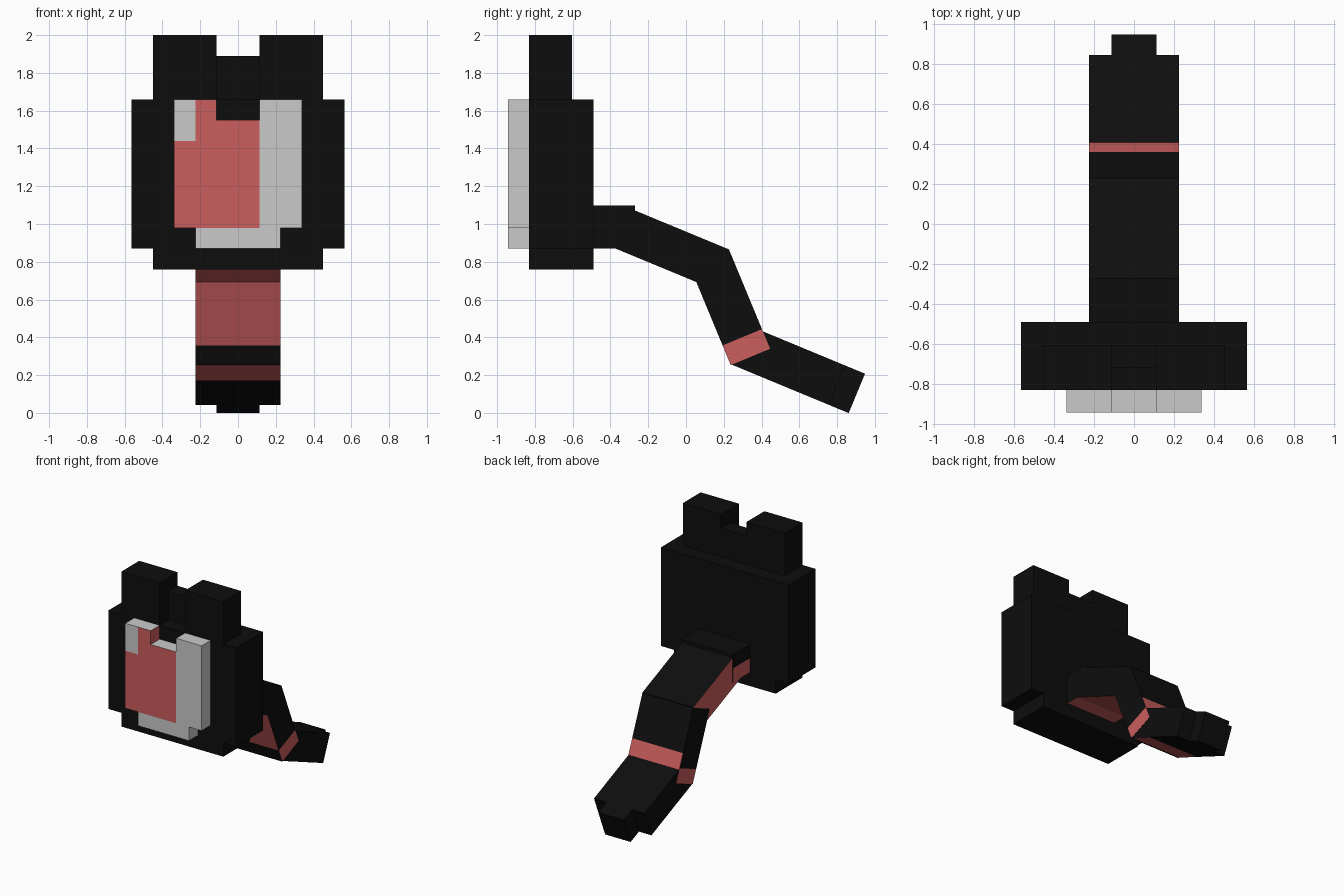
import bpy
import bmesh
from math import radians
from mathutils import Matrix, Vector

if "Cube" in bpy.data.objects:
    bpy.data.objects.remove(bpy.data.objects["Cube"], do_unlink=True)

P = 0.1128  # one block unit


def material(name, rgb):
    mat = bpy.data.materials.new(name)
    mat.use_nodes = True
    mat.diffuse_color = (*rgb, 1)
    mat.node_tree.nodes["Principled BSDF"].inputs["Base Color"].default_value = (*rgb, 1)
    return mat


MATS = [material("black", (0.0043, 0.0043, 0.0043)),
        material("coral_red", (0.60, 0.11, 0.11)),
        material("light_grey", (0.59, 0.59, 0.59))]
BLACK, RED, GREY = range(3)
SIDES = {"+x": (1, 0, 0), "-x": (-1, 0, 0), "+y": (0, 1, 0),
         "-y": (0, -1, 0), "+z": (0, 0, 1), "-z": (0, 0, -1)}


def box(name, x, y, z, color=BLACK, paint=None, frame=None):
    """Box from ranges; paint maps a local side to another colour."""
    bm = bmesh.new()
    centre = Vector([(a + b) / 2 for a, b in (x, y, z)])
    size = [b - a for a, b in (x, y, z)]
    bmesh.ops.create_cube(bm, size=1, matrix=Matrix.Translation(centre) @ Matrix.Diagonal((*size, 1)))
    bm.normal_update()
    for face in bm.faces:
        face.material_index = color
        for side, tint in (paint or {}).items():
            if face.normal.dot(Vector(SIDES[side])) > 0.9:
                face.material_index = tint
    mesh = bpy.data.meshes.new(name)
    bm.to_mesh(mesh)
    bm.free()
    for mat in MATS:
        mesh.materials.append(mat)
    obj = bpy.data.objects.new(name, mesh)
    bpy.context.collection.objects.link(obj)
    if frame:
        obj.matrix_world = frame
    return obj


# Head
FRONT, BACK = -0.83, -0.49
EAR_BACK = FRONT + 2 * P
box("head", (-5 * P, 5 * P), (FRONT, BACK), (0.87, 1.66))
box("jaw", (-4 * P, 4 * P), (FRONT, BACK), (0.76, 0.87))
box("brow", (-P, P), (FRONT + P, EAR_BACK), (1.66, 1.89))
for label, s in (("left", 1), ("right", -1)):
    box(label + "_ear", sorted((s * P, s * 4 * P)), (FRONT, EAR_BACK), (1.66, 2.0))

# Raised face plate, with grey top and bottom edges
DEPTH = (FRONT - P, FRONT)
RIM = {"+z": GREY, "-z": GREY}
box("face_right_corner", (-3 * P, -2 * P), DEPTH, (1.44, 1.66), GREY)
box("face_right_cheek", (-3 * P, -2 * P), DEPTH, (0.98, 1.44), RED, RIM)
box("face_right_strip", (-2 * P, -P), DEPTH, (0.98, 1.66), RED, RIM)
box("face_centre", (-P, P), DEPTH, (0.98, 1.55), RED, RIM)
box("face_left_strip", (P, 3 * P), DEPTH, (0.98, 1.66), GREY)
box("face_chin", (-2 * P, 2 * P), DEPTH, (0.87, 0.98), GREY)

# Tail root
W = 2 * P
box("tail_root_upper", (-W, W), (BACK, -0.27), (0.985, 1.097))
box("tail_root_lower", (-W, W), (BACK, -0.27), (0.87, 0.985), BLACK, {"-x": RED, "-z": RED})


def tail_part(name, frame, half, start, end, paint=None):
    """Piece of a bent tail segment, measured in units along it."""
    box(name, (-half, half), (start * P, end * P), (0, 2 * P), BLACK, paint, frame)


def bend(y, z, angle):
    return Matrix.Translation((0, y, z)) @ Matrix.Rotation(radians(angle), 4, "X")


# Tail segments, widths a hair apart where they overlap
upper = bend(-0.378, 0.872, -22.5)
tail_part("tail_upper", upper, W - 0.001, 0, 5, {"-x": RED, "-z": RED})

middle = bend(0.021, 0.774, -67.5)
tail_part("tail_middle", middle, W - 0.0005, 0, 3, {"-z": RED})
tail_part("tail_middle_end", middle, W - 0.0005, 3, 4, {"-z": RED, "+z": RED})
tail_part("tail_band", middle, W - 0.0005, 4, 5, {"+x": RED, "-x": RED, "+z": RED})

lower = bend(0.236, 0.258, -22.5)
tail_part("tail_lower_start", lower, W - 0.0015, 0, 2, {"-z": RED})
tail_part("tail_lower", lower, W - 0.0015, 2, 5)
tail_part("tail_tip", lower, P, 5, 6)
